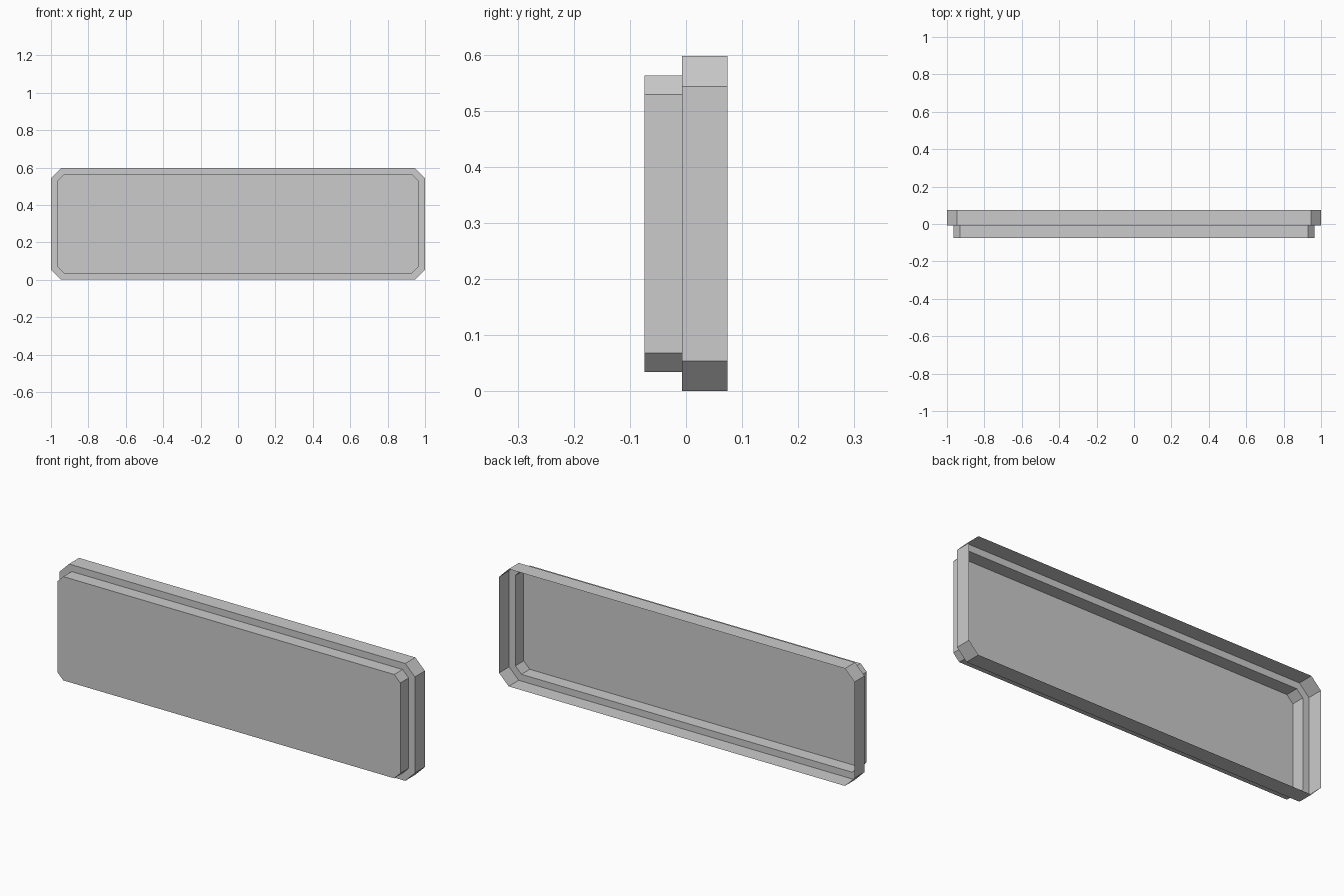
import bpy
import bmesh

if "Cube" in bpy.data.objects:
    bpy.data.objects.remove(bpy.data.objects["Cube"], do_unlink=True)

GREY = (0.6, 0.6, 0.6, 1.0)
mat = bpy.data.materials.new("light_grey")
mat.use_nodes = True
mat.diffuse_color = GREY
mat.node_tree.nodes["Principled BSDF"].inputs["Base Color"].default_value = GREY

MID_Z = 0.2985


def ring(bm, half_w, half_h, cut, y):
    """Rectangle with chamfered corners, standing in the XZ plane."""
    corner = [(half_w, half_h - cut), (half_w - cut, half_h)]
    pts = corner + [(-x, z) for x, z in reversed(corner)]
    pts += [(-x, -z) for x, z in pts]
    return [bm.verts.new((x, y, MID_Z + z)) for x, z in pts]


def bridge(bm, a, b):
    for i in range(len(a)):
        j = (i + 1) % len(a)
        bm.faces.new((a[i], a[j], b[j], b[i]))


bm = bmesh.new()
# Open-backed tray: outer rim, step ledge, inner wall, front panel
rings = [
    ring(bm, 1.0, 0.2985, 0.054, 0.074),
    ring(bm, 1.0, 0.2985, 0.054, -0.007),
    ring(bm, 0.965, 0.264, 0.034, -0.007),
    ring(bm, 0.965, 0.264, 0.034, -0.074),
]
for a, b in zip(rings, rings[1:]):
    bridge(bm, a, b)
front = bm.faces.new(rings[-1])
bmesh.ops.recalc_face_normals(bm, faces=bm.faces)
front.normal_update()
if front.normal.y > 0:
    bmesh.ops.reverse_faces(bm, faces=bm.faces)

mesh = bpy.data.meshes.new("stepped_panel")
bm.to_mesh(mesh)
bm.free()
mesh.materials.append(mat)
bpy.context.collection.objects.link(bpy.data.objects.new("stepped_panel", mesh))
